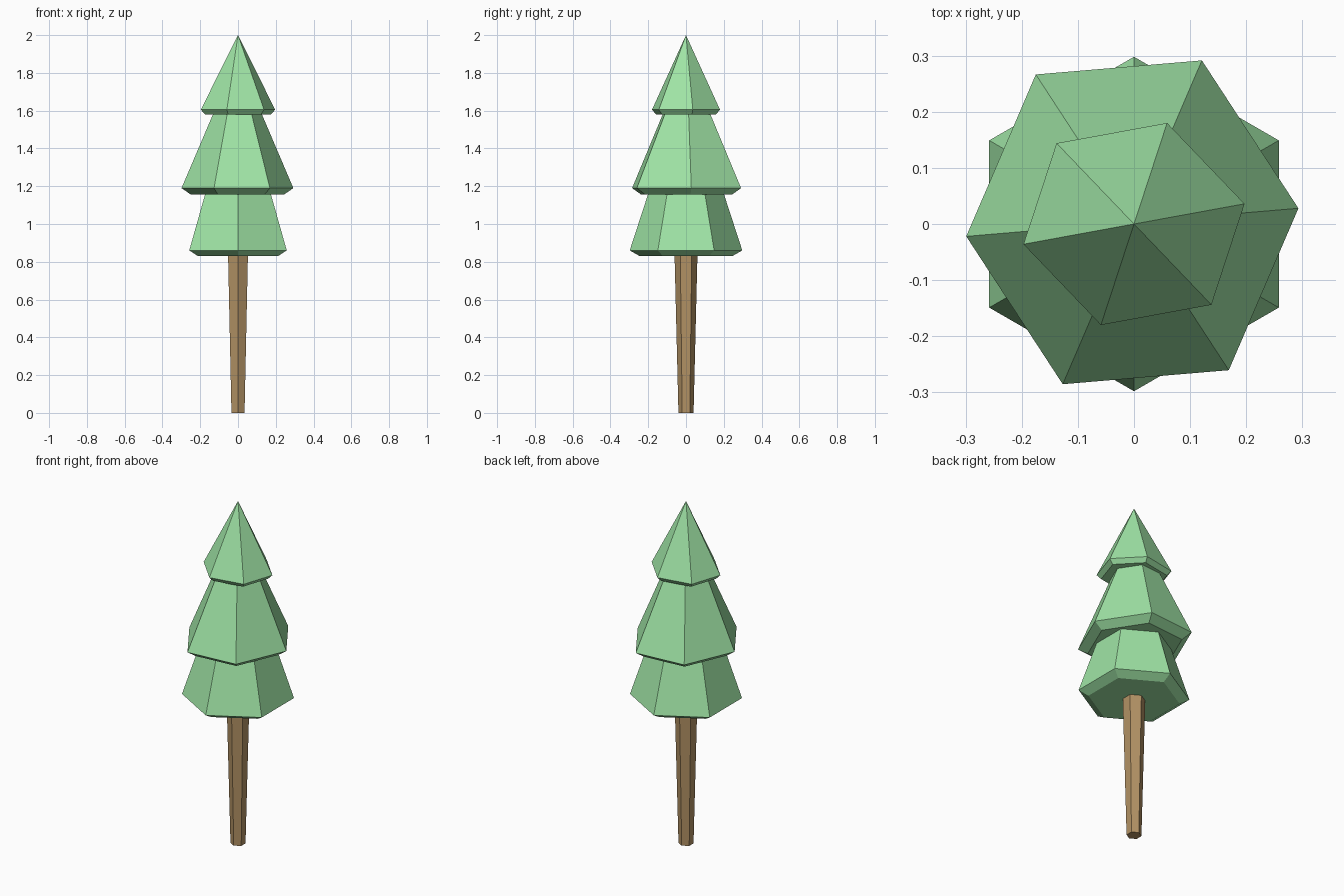
import bpy
import bmesh

if "Cube" in bpy.data.objects:
    bpy.data.objects.remove(bpy.data.objects["Cube"])


def material(name, rgb):
    mat = bpy.data.materials.new(name)
    mat.diffuse_color = (*rgb, 1)
    mat.use_nodes = True
    mat.node_tree.nodes["Principled BSDF"].inputs["Base Color"].default_value = mat.diffuse_color
    return mat


def hexagon(a, b):
    """Six-sided outline from two neighbouring corners."""
    c = (b[0] - a[0], b[1] - a[1])
    half = [a, b, c]
    return half + [(-x, -y) for x, y in half]


def stack(name, outline, rings, mat, center=(0, 0)):
    """Join scaled copies of the outline; scale 0 closes to a point."""
    bm = bmesh.new()
    loops = []
    for z, s in rings:
        pts = outline if s else [(0, 0)]
        loops.append([bm.verts.new((center[0] + x * s, center[1] + y * s, z))
                      for x, y in pts])
    n = len(outline)
    for low, high in zip(loops, loops[1:]):
        for i in range(n):
            j = (i + 1) % n
            if len(high) == 1:
                bm.faces.new((low[i], low[j], high[0]))
            else:
                bm.faces.new((low[i], low[j], high[j], high[i]))
    bm.faces.new(loops[0][::-1])
    if len(loops[-1]) > 1:
        bm.faces.new(loops[-1])
    bmesh.ops.recalc_face_normals(bm, faces=bm.faces)
    mesh = bpy.data.meshes.new(name)
    bm.to_mesh(mesh)
    bm.free()
    mesh.materials.append(mat)
    obj = bpy.data.objects.new(name, mesh)
    bpy.context.collection.objects.link(obj)


bark = material("bark", (0.45, 0.29, 0.13))
needles = material("needles", (0.35, 0.78, 0.38))

# Trunk, widening upward into the foliage
upright = hexagon((0.866, 0.5), (0, 1))
stack("trunk", upright, [(0, 0.04), (0.85, 0.061)], bark)

# Foliage tiers: narrow underside, wide rim, tapering top
stack("lower_foliage", upright,
      [(0.83, 0.245), (0.86, 0.298), (1.17, 0.197)], needles)
stack("middle_foliage", hexagon((0.124, 0.2885), (-0.172, 0.2635)),
      [(1.155, 0.83), (1.19, 1), (1.6, 0.41)], needles, (-0.003, 0.003))
stack("top_foliage", hexagon((0.059, 0.18), (-0.138, 0.144)),
      [(1.58, 0.88), (1.605, 1), (2.0, 0)], needles)
